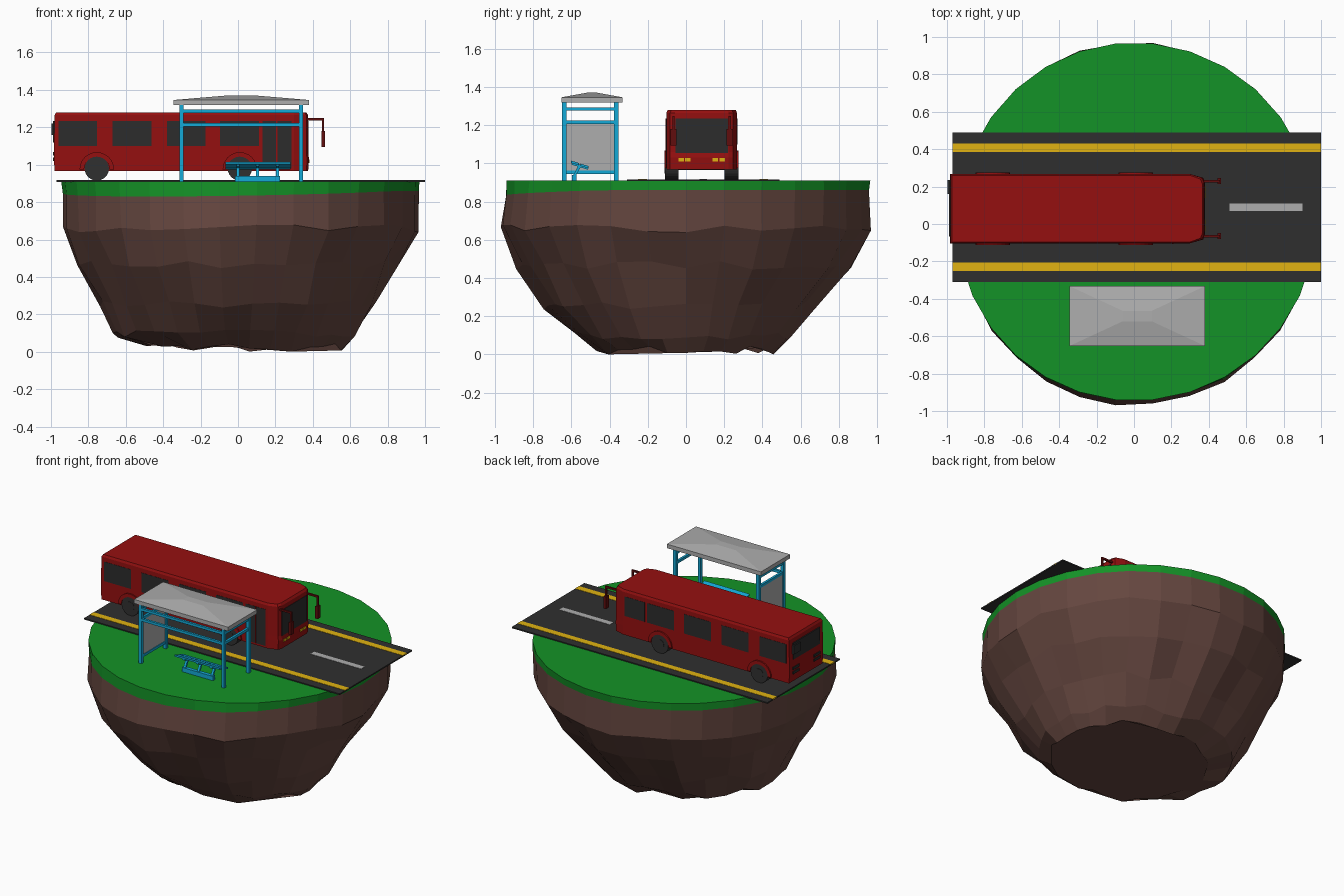
import bpy, bmesh, math, random
from mathutils import Vector

if "Cube" in bpy.data.objects:
    bpy.data.objects.remove(bpy.data.objects["Cube"])

random.seed(4)


def mat(name, r, g, b):
    m = bpy.data.materials.new(name)
    m.diffuse_color = (r, g, b, 1)
    m.use_nodes = True
    m.node_tree.nodes["Principled BSDF"].inputs["Base Color"].default_value = m.diffuse_color
    return m


GREEN = mat("grass", 0.007, 0.29, 0.02)
DIRT = mat("dirt", 0.13, 0.062, 0.05)
ASPHALT = mat("asphalt", 0.028, 0.028, 0.028)
YELLOW = mat("yellow", 0.75, 0.45, 0.006)
GREY = mat("light_grey", 0.42, 0.42, 0.42)
RED = mat("red", 0.3, 0.005, 0.005)
DARKRED = mat("dark_red", 0.12, 0.004, 0.004)
GLASS = mat("dark_glass", 0.025, 0.025, 0.025)
TYRE = mat("tyre", 0.03, 0.03, 0.03)
BLUE = mat("blue", 0.007, 0.4, 0.68)


def loft(name, rings, m, caps=(True, True)):
    """Skin a list of equal-length point rings."""
    bm = bmesh.new()
    vs = [[bm.verts.new(p) for p in r] for r in rings]
    n = len(vs[0])
    for a, b in zip(vs, vs[1:]):
        for i in range(n):
            bm.faces.new((a[i], a[(i + 1) % n], b[(i + 1) % n], b[i]))
    if caps[0]:
        bm.faces.new(vs[0])
    if caps[1]:
        bm.faces.new(vs[-1])
    bmesh.ops.recalc_face_normals(bm, faces=bm.faces)
    me = bpy.data.meshes.new(name)
    bm.to_mesh(me)
    bm.free()
    me.materials.append(m)
    ob = bpy.data.objects.new(name, me)
    bpy.context.collection.objects.link(ob)
    return ob


def prism(name, pts, axis, a, b, m):
    """Extrude a 2D outline along an axis from a to b."""
    place = {"x": lambda p, t: (t, p[0], p[1]),
             "y": lambda p, t: (p[0], t, p[1]),
             "z": lambda p, t: (p[0], p[1], t)}[axis]
    return loft(name, [[place(p, t) for p in pts] for t in (a, b)], m)


def rect(x0, x1, y0, y1):
    return [(x0, y0), (x1, y0), (x1, y1), (x0, y1)]


def box(name, x0, x1, y0, y1, z0, z1, m):
    return prism(name, rect(x0, x1, y0, y1), "z", z0, z1, m)


def arc(cx, cz, r, a0, a1, n):
    return [(cx + r * math.cos(math.radians(a0 + (a1 - a0) * i / n)),
             cz + r * math.sin(math.radians(a0 + (a1 - a0) * i / n))) for i in range(n + 1)]


# Floating island: left, right, front, back reach and height of each ring
N = 30
levels = [(.945, .97, .945, .97, .91), (.947, .97, .955, .972, .86), (.94, .97, .975, .975, .66),
          (.87, .87, .90, .87, .47), (.77, .75, .75, .70, .26), (.68, .64, .60, .57, .10),
          (.50, .58, .48, .46, .025)]
rings = []
for k, (xl, xr, yf, yb, z) in enumerate(levels):
    ring = []
    for i in range(N):
        a = 2 * math.pi * i / N
        c, s = math.cos(a), math.sin(a)
        j = 1 if k == 0 else 1 - random.uniform(0, .012 if k < 3 else .05)
        h = z
        if k == 1:
            h -= .03 * max(0, math.cos(a - math.radians(240)))
        elif k > 1:
            h = max(0, z + random.uniform(-.025, .02))
        ring.append(((xr if c > 0 else xl) * c * j, (yb if s > 0 else yf) * s * j, h))
    rings.append(ring)
loft("grass", rings[:2], GREEN, (True, False))
loft("dirt_rock", rings[1:], DIRT, (False, True))

# Road with its markings
box("road", -.97, 1.0, -.31, .49, .908, .917, ASPHALT)
for y in (-.25, .385):
    box("edge_line", -.97, 1.0, y, y + .045, .912, .919, YELLOW)
for x in (-.88, -.185, .51):
    box("centre_dash", x, x + .39, .07, .11, .912, .919, GREY)

# Bus body: tapered nose, slightly narrowed roof edge
CY = .082


def outline(w, back, nose, z):
    half = [(back, -w), (.30, -w), (nose - .01, -w + .02), (nose, -w + .045)]
    return [(x, CY + y, z) for x, y in half] + [(x, CY - y, z) for x, y in reversed(half)]


loft("bus_body", [outline(.185, -.98, .375, .967), outline(.185, -.985, .38, 1.03),
                  outline(.185, -.985, .375, 1.06), outline(.185, -.98, .375, 1.265),
                  outline(.178, -.972, .365, 1.28)], RED)

# Side windows, doors, wheels and arches on both sides
for side in (-1, 1):
    y0, y1 = CY + side * .17, CY + side * .1865
    for x in (-.96, -.67, -.38, -.095):
        prism("side_window", rect(x, x + .207, 1.10, 1.235), "y", y0, y1, GLASS)
    low = .98 if side < 0 else 1.10
    prism("door" if side < 0 else "driver_window", rect(.13, .285, low, 1.235), "y", y0, y1, GLASS)
    if side < 0:
        prism("door_divider", rect(.204, .21, .98, 1.235), "y", y0, y1 - .002, RED)
    for x in (-.755, .01):
        prism("wheel", arc(x, .98, .065, 0, 345, 23), "y", CY + side * .12, CY + side * .192, TYRE)
        prism("wheel_hub", arc(x, .98, .032, 0, 345, 23), "y", y0, CY + side * .194, TYRE)
        prism("wheel_arch", arc(x, .975, .092, 0, 180, 12) + arc(x, .975, .068, 180, 0, 12),
              "y", y0, CY + side * .194, RED)

# Chassis underside
box("axle_front", 0, .02, CY - .13, CY + .13, .965, .99, TYRE)
box("axle_rear", -.765, -.745, CY - .13, CY + .13, .965, .99, TYRE)

# Bus front: windscreen, headlights, mirrors
prism("windscreen", rect(CY - .138, CY + .138, 1.055, 1.235), "x", .36, .3775, GLASS)
for side in (-1, 1):
    for d in (.072, .107):
        y = CY + side * d
        prism("headlight", rect(y - .014, y + .014, 1.01, 1.028), "x", .36, .383, YELLOW)
    y = CY + side * .147
    box("mirror_arm", .36, .46, y - .006, y + .006, 1.237, 1.249, DARKRED)
    box("mirror_drop", .449, .461, y - .006, y + .006, 1.17, 1.249, DARKRED)
    box("mirror", .446, .466, y - .016, y + .016, 1.095, 1.18, DARKRED)

# Bus rear: window, vent box and tail lights
prism("rear_window", rect(CY - .145, CY + .145, 1.12, 1.235), "x", -.988, -.97, GLASS)
prism("rear_panel", rect(.16, .235, 1.16, 1.22), "x", -.997, -.97, GLASS)
for side in (-1, 1):
    for z in (1.02, 1.05):
        y = CY + side * .115
        prism("tail_light", rect(y - .035, y + .035, z, z + .018), "x", -.99, -.97, GLASS)

# Bus shelter: posts and rails
XS, YS = (-.302, .336), (-.637, -.365)
for x in XS:
    for y in YS:
        box("shelter_post", x - .011, x + .011, y - .011, y + .011, .905, 1.325, BLUE)
    for z in (1.285, 1.215) + ((.955,) if x < 0 else ()):
        box("end_rail", x - .008, x + .008, YS[0], YS[1], z - .009, z + .009, BLUE)
for z in (1.285, 1.213):
    box("long_rail", XS[0], XS[1], YS[0] - .008, YS[0] + .008, z - .009, z + .009, BLUE)
box("end_panel", XS[0] - .004, XS[0] + .004, YS[0], YS[1], .955, 1.213, GREY)

# Shelter roof: slab with a shallow hipped top
loft("shelter_roof", [[(x, y, z) for x, y in rect(*r)] for r, z in (
    ((-.345, .38, -.652, -.332), 1.318), ((-.345, .38, -.652, -.332), 1.346),
    ((-.06, .095, -.52, -.464), 1.37))], GREY)

# Bench: two tilted seat slats on leaning legs over a base beam
for i in range(2):
    y, z = -.602 + .05 * i, 1.012 - .016 * i
    prism("bench_slat", [(y, z - .009), (y + .042, z - .022), (y + .042, z - .01), (y, z + .003)],
          "x", -.068, .28, BLUE)
for x in (.0, .105, .21):
    prism("bench_leg", [(-.592, .935), (-.577, .935), (-.545, .992), (-.56, .996)],
          "x", x - .008, x + .008, BLUE)
    prism("bench_bracket", [(-.60, .994), (-.512, .967), (-.512, .975), (-.60, 1.004)],
          "x", x - .008, x + .008, BLUE)
box("bench_base", -.015, .225, -.597, -.572, .905, .94, BLUE)
